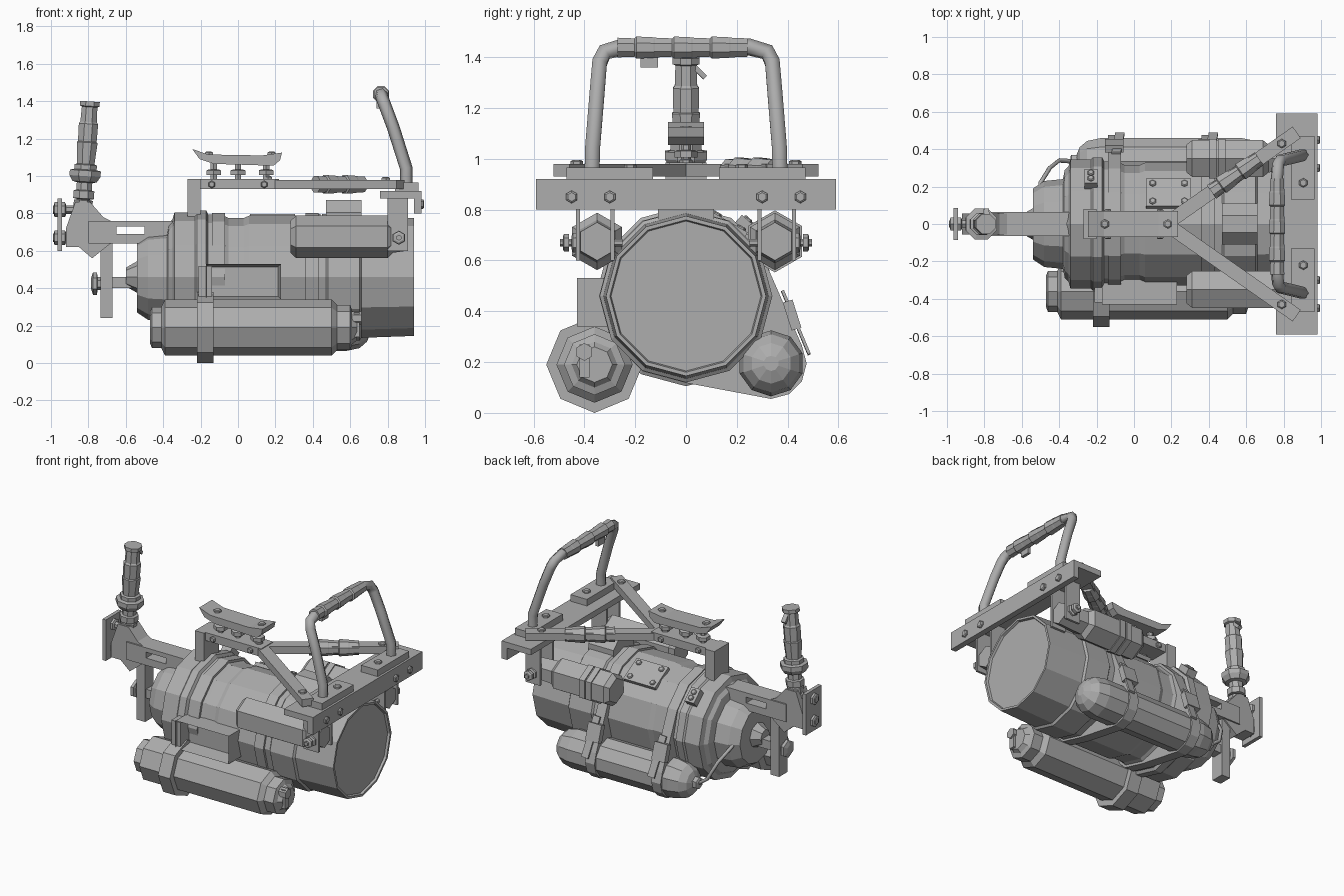
import bpy, bmesh, math
from mathutils import Vector as V
from mathutils.geometry import convex_hull_2d

if "Cube" in bpy.data.objects:
    bpy.data.objects.remove(bpy.data.objects["Cube"])

grey = bpy.data.materials.new("plain grey")
grey.use_nodes = True
grey.diffuse_color = (0.42, 0.42, 0.42, 1)
grey.node_tree.nodes["Principled BSDF"].inputs["Base Color"].default_value = grey.diffuse_color


def finish(name, bm):
    bmesh.ops.recalc_face_normals(bm, faces=bm.faces)
    me = bpy.data.meshes.new(name)
    bm.to_mesh(me)
    bm.free()
    me.materials.append(grey)
    ob = bpy.data.objects.new(name, me)
    bpy.context.collection.objects.link(ob)
    return ob


def frame(d):
    d = V(d).normalized()
    side = d.cross(V((0, 1, 0) if abs(d.z) > 0.9 else (0, 0, 1))).normalized()
    return d, side, side.cross(d)


def loft(name, rings):
    bm = bmesh.new()
    loops = [[bm.verts.new(p) for p in r] for r in rings]
    n = len(loops[0])
    for a, b in zip(loops, loops[1:]):
        for i in range(n):
            bm.faces.new((a[i], a[(i + 1) % n], b[(i + 1) % n], b[i]))
    bm.faces.new(loops[0])
    bm.faces.new(loops[-1])
    return finish(name, bm)


def lathe(name, origin, d, profile, n=8, phase=0.0):
    """Turned part: profile is (distance along d, radius)."""
    d, s, u = frame(d)
    ang = [2 * math.pi * (i + phase) / n for i in range(n)]
    return loft(name, [[V(origin) + d * t + (u * math.cos(a) + s * math.sin(a)) * r
                        for a in ang] for t, r in profile])


def bar(name, p, q, w, h):
    """Rectangular bar from p to q."""
    d, s, u = frame(V(q) - V(p))
    sec = [s * w / 2 * i + u * h / 2 * j for i, j in ((1, 1), (-1, 1), (-1, -1), (1, -1))]
    return loft(name, [[V(e) + c for c in sec] for e in (p, q)])


def box(name, x, y, z):
    return loft(name, [[(a, b, c) for a, b in ((x[0], y[0]), (x[1], y[0]), (x[1], y[1]), (x[0], y[1]))]
                       for c in z])


def bolt(name, p, d, r=0.025, h=0.015):
    lathe(name, V(p) - V(d) * 0.01, d, [(0, r), (h + 0.005, r), (h + 0.01, r * 0.7)], 6)


def tube(name, pts, r, res=1):
    cu = bpy.data.curves.new(name, "CURVE")
    cu.dimensions = "3D"
    cu.bevel_depth, cu.bevel_resolution, cu.use_fill_caps = r, res, True
    sp = cu.splines.new("POLY")
    sp.points.add(len(pts) - 1)
    for p, co in zip(sp.points, pts):
        p.co = (*co, 1)
    tmp = bpy.data.objects.new(name, cu)
    me = bpy.data.meshes.new_from_object(tmp)
    bpy.data.objects.remove(tmp)
    bm = bmesh.new()
    bm.from_mesh(me)
    finish(name, bm)


def wrap(name, p, q, r, turns):
    """Uneven cloth wrapping around a bar."""
    length = (V(q) - V(p)).length
    prof = []
    for i in range(turns):
        k = r * (1 + 0.12 * (i % 2))
        prof += [(length * i / turns, k), (length * (i + 0.9) / turns, k * 0.93)]
    lathe(name, p, V(q) - V(p), prof, 8, 0.5)


def strap(name, x, circles):
    """Band pulled around a set of circles (y, z, radius)."""
    pts = [(y + r * math.sin(math.pi * i / 6), z + r * math.cos(math.pi * i / 6))
           for y, z, r in circles for i in range(12)]
    loft(name, [[(e, *pts[i]) for i in convex_hull_2d(pts)] for e in x])


X, Y, Z = V((1, 0, 0)), V((0, 1, 0)), V((0, 0, 1))
AX = 0.46

# main barrel with stepped collars and a recessed end cap
lathe("barrel", (0, 0, AX), X, [
    (-0.54, 0.17), (-0.54, 0.19), (-0.48, 0.23), (-0.38, 0.24), (-0.37, 0.29), (-0.35, 0.31), (-0.34, 0.345),
    (-0.23, 0.345), (-0.22, 0.355), (-0.17, 0.355), (-0.16, 0.335), (-0.09, 0.335), (-0.05, 0.315), (0.03, 0.315),
    (0.06, 0.328), (0.47, 0.328), (0.48, 0.34), (0.65, 0.34), (0.66, 0.325), (0.94, 0.315), (0.94, 0.3),
    (0.925, 0.295)], 12)
lathe("rear_tail", (0, 0, AX), X, [(-0.6, 0.05), (-0.53, 0.09)], 8)
lathe("top_block", (0.47, 0, 0.76), X, [(0, 0.12), (0.19, 0.12)], 8, 0.5)

# front tank, collar and valve
ft = (0, -0.36, 0.19)
lathe("front_tank", ft, X, [(-0.47, 0.085), (-0.46, 0.11), (-0.41, 0.11), (-0.39, 0.15), (0.5, 0.15), (0.53, 0.12),
                            (0.6, 0.12), (0.61, 0.09), (0.635, 0.07)], 8)
lathe("front_tank_collar", ft, X, [(-0.22, 0.19), (-0.13, 0.19)], 8)
box("collar_arm", (-0.21, -0.14), (-0.42, -0.2), (0.3, 0.52))
lathe("front_valve", (0.6, -0.4, 0.24), X, [(0, 0.035), (0.06, 0.035)], 6)
box("front_valve_lever", (0.62, 0.65), (-0.42, -0.38), (0.14, 0.27))

# open storage tray between tank and barrel
bm = bmesh.new()
bm.from_mesh(box("tray_blank", (-0.17, 0.23), (-0.43, -0.25), (0.34, 0.53)).data)
bpy.data.objects.remove(bpy.data.objects["tray_blank"])
bm.faces.ensure_lookup_table()
mouth = min(bm.faces, key=lambda f: f.calc_center_median().y)
bmesh.ops.inset_region(bm, faces=[mouth], thickness=0.022)
bmesh.ops.translate(bm, verts=mouth.verts, vec=(0, 0.1, 0))
finish("side_tray", bm)

# back tank with domed ends, held by two straps
bt = (0, 0.335, 0.195)
lathe("back_tank", bt, X, [(-0.31, 0.03), (-0.29, 0.08), (-0.25, 0.115), (-0.18, 0.13), (0.58, 0.13),
                           (0.65, 0.115), (0.69, 0.08), (0.71, 0.03)], 10)
for x in (-0.105, 0.395):
    strap("tank_strap", (x - 0.035, x + 0.035), [(0, AX, 0.342), (*bt[1:], 0.14)])
    bar("strap_buckle", (x, 0.4, 0.44), (x, 0.435, 0.33), 0.1, 0.04)
    bar("strap_tail", (x + 0.01, 0.38, 0.48), (x + 0.03, 0.485, 0.23), 0.05, 0.012)
bolt("back_tank_valve", (-0.31, 0.335, 0.2), -X, 0.04, 0.03)
tube("back_hose", [(-0.33, 0.335, 0.2), (-0.4, 0.34, 0.25), (-0.45, 0.3, 0.36), (-0.5, 0.22, 0.45),
                   (-0.49, 0.15, 0.48)], 0.012)

# buckle on the rear collar and patch plate, laid on the slanted barrel panels
for x, ang, w, l, t, r in ((-0.23, 42, 0.07, 0.1, 0.05, 0.36), (0.185, 30, 0.24, 0.17, 0.025, 0.326)):
    a = math.radians(ang)
    out, tan = V((0, math.sin(a), math.cos(a))), V((0, math.cos(a), -math.sin(a)))
    mid = V((x, 0, AX)) + out * r
    bar("barrel_plate", mid - tan * l / 2, mid + tan * l / 2, w, t)
    for i in (-1, 1):
        for j in (-1, 1):
            bolt("plate_bolt", mid + X * i * (w / 2 - 0.035) + tan * j * (l / 2 - 0.03) + out * t / 2,
                 out, 0.02, 0.01)

# upper canisters and their hanging clamps
for s in (-1, 1):
    y, end = s * 0.35, (0.83 if s < 0 else 0.72)
    lathe("upper_canister", (0, y, 0.675), X,
          [(0.28, 0.085), (0.31, 0.113), (end - 0.03, 0.113), (end, 0.085), (0.9, 0.075)], 6)
    for e in (0.42, 0.47):
        if s > 0:
            lathe("canister_band", (e - 0.02, y, 0.675), X, [(0, 0.122), (0.04, 0.122)], 6)
    for o in (0.29, 0.425):
        box("clamp_plate", (0.8, 0.91), (s * o - 0.008, s * o + 0.008), (0.6, 0.89))
    lathe("clamp_pin", (0.86, s * 0.25, 0.67), Y * s, [(0, 0.015), (0.245, 0.015)], 6)
    bolt("clamp_nut", (0.86, s * 0.435, 0.67), Y * s, 0.038)
    bolt("clamp_pin_head", (0.86, s * 0.47, 0.67), Y * s, 0.035)

# angled front crossbar with pads and bolts
box("crossbar_top", (0.76, 0.98), (-0.59, 0.59), (0.88, 0.92))
box("crossbar_face", (0.94, 0.98), (-0.59, 0.59), (0.8, 0.92))
for s in (-1, 1):
    box("crossbar_pad", (0.84, 0.965), sorted((s * 0.13, s * 0.47)), (0.915, 0.965))
    bolt("pad_bolt", (0.905, s * 0.22, 0.965), Z)
    bolt("strut_bolt", (0.79, s * 0.43, 0.98), Z)
    for y in (0.3, 0.45):
        bolt("crossbar_bolt", (0.98, s * y, 0.85), X)

# top rail, post and forked struts
box("top_rail", (-0.27, 0.22), (-0.065, 0.065), (0.93, 0.985))
box("rail_post", (-0.27, -0.2), (-0.08, 0.08), (0.78, 0.985))
bolt("rail_bolt", (0.16, 0, 0.985), Z)
for s in (-1, 1):
    a, b = V((0.17, 0, 0.955)), V((0.87, s * 0.49, 0.955))
    bar("fork_strut", a, b, 0.075, 0.05)
    bolt("rail_side_bolt", (-0.14, s * 0.065, 0.955), Y * s, 0.02)
    bolt("rail_side_bolt", (0.14, s * 0.065, 0.955), Y * s, 0.02)
    if s > 0:
        wrap("strut_wrap", a.lerp(b, 0.35), a.lerp(b, 0.72), 0.048, 5)

# shoulder pad on studs
pad = [(-0.245, 1.145), (-0.16, 1.115), (0.13, 1.11), (0.235, 1.125), (0.225, 1.085), (0.19, 1.055),
       (-0.13, 1.065), (-0.205, 1.09)]
loft("rest_pad", [[(x, y, z) for x, z in pad] for y in (-0.07, 0.07)])
for x in (-0.13, 0, 0.15):
    lathe("pad_stud", (x, 0, 0.97), Z, [(0, 0.02), (0.1, 0.02)], 6)
    bolt("stud_nut", (x, 0, 1.015), Z, 0.045, 0.02)
    if x:
        bolt("pad_top_bolt", (x * 1.2, 0, 1.115), Z, 0.025)

# carrying handle with wrapped grip
leg = [(0.9, 0.37, 0.93), (0.9, 0.368, 1.04), (0.83, 0.35, 1.26), (0.785, 0.34, 1.38), (0.77, 0.32, 1.42),
       (0.765, 0.25, 1.44)]
tube("carry_handle", leg + [(x, -y, z) for x, y, z in reversed(leg)], 0.034)
wrap("handle_wrap", (0.765, -0.27, 1.438), (0.765, 0.25, 1.438), 0.042, 7)
box("wrap_tag", (0.74, 0.76), (-0.18, -0.11), (1.36, 1.43))

# slotted rear beam
box("beam_front", (-0.5, -0.33), (-0.065, 0.065), (0.64, 0.76))
box("beam_back", (-0.8, -0.65), (-0.065, 0.065), (0.64, 0.76))
for z in (0.64, 0.73):
    box("beam_rail", (-0.66, -0.49), (-0.065, 0.065), (z, z + (0.05 if z < 0.7 else 0.03)))
elbow = [(-0.92, 0.62), (-0.92, 0.72), (-0.87, 0.86), (-0.79, 0.86), (-0.72, 0.78), (-0.68, 0.76), (-0.68, 0.64),
         (-0.78, 0.56), (-0.85, 0.62)]
loft("rear_elbow", [[(x, y, z) for x, z in elbow] for y in (-0.055, 0.055)])

# rear plate, drop post and knob
box("rear_plate", (-0.965, -0.94), (-0.085, 0.085), (0.6, 0.88))
for z in (0.67, 0.82):
    lathe("plate_pin", (-0.99, 0, z), X, [(0, 0.022), (0.13, 0.022)], 6)
    bolt("plate_nut", (-0.965, 0, z), -X, 0.04, 0.02)
    bolt("plate_inner_nut", (-0.94, 0, z), X, 0.04, 0.02)
bolt("pin_head", (-0.985, 0, 0.67), -X, 0.02, 0.005)
box("drop_post", (-0.735, -0.67), (-0.045, 0.045), (0.24, 0.66))
box("drop_link", (-0.68, -0.52), (-0.035, 0.035), (0.4, 0.46))
lathe("post_knob", (-0.785, 0, 0.425), X, [(0, 0.03), (0.01, 0.06), (0.03, 0.06), (0.035, 0.035), (0.06, 0.035)], 6)

# leaning rear grip with trigger
lean = V((0.04, 0, 0.6))
lathe("rear_grip", (-0.83, 0, 0.82), lean, [
    (0, 0.055), (0.05, 0.055), (0.055, 0.035), (0.06, 0.06), (0.1, 0.06), (0.105, 0.045), (0.145, 0.045),
    (0.15, 0.07), (0.18, 0.09), (0.21, 0.09), (0.215, 0.065), (0.24, 0.065), (0.245, 0.05), (0.36, 0.06),
    (0.365, 0.054), (0.46, 0.056), (0.47, 0.048), (0.55, 0.045), (0.555, 0.057), (0.58, 0.057)], 8, 0.5)
bar("grip_trigger", (-0.785, 0.02, 1.375), (-0.79, 0.075, 1.32), 0.03, 0.02)
